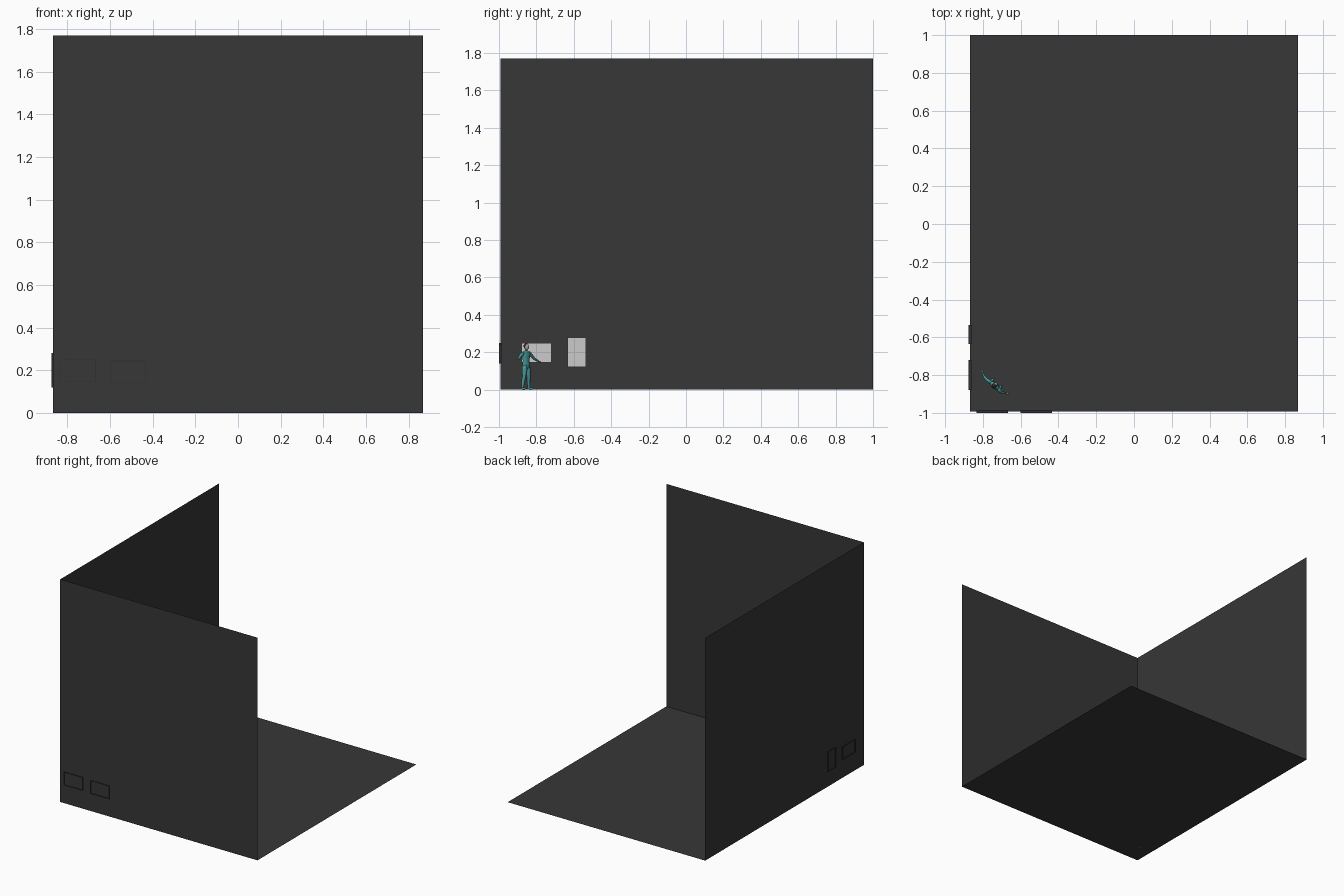
import bpy, bmesh, math
from mathutils import Vector, Matrix

if "Cube" in bpy.data.objects:
    bpy.data.objects.remove(bpy.data.objects["Cube"])


def material(name, rgb):
    m = bpy.data.materials.new(name)
    m.diffuse_color = (*rgb, 1)
    m.use_nodes = True
    m.node_tree.nodes["Principled BSDF"].inputs["Base Color"].default_value = m.diffuse_color
    return m


DARK = material("dark_plaster", (0.038, 0.038, 0.038))
FRAME = material("frame_black", (0.03, 0.03, 0.03))
TEAL = material("teal_cloth", (0.06, 0.30, 0.30))
HAIR = material("dark_hair", (0.03, 0.025, 0.025))
SKIN = material("skin", (0.40, 0.33, 0.30))


def add(name, bm, mat=None, smooth=False):
    bmesh.ops.recalc_face_normals(bm, faces=bm.faces)
    me = bpy.data.meshes.new(name)
    bm.to_mesh(me)
    bm.free()
    ob = bpy.data.objects.new(name, me)
    bpy.context.collection.objects.link(ob)
    if mat:
        me.materials.append(mat)
    for p in me.polygons:
        p.use_smooth = smooth
    return ob


def sheet(name, corner, a, b, mat=None):
    """Flat rectangle from a corner and two edge vectors."""
    bm = bmesh.new()
    c, a, b = Vector(corner), Vector(a), Vector(b)
    bm.faces.new([bm.verts.new(p) for p in (c, c + a, c + a + b, c + b)])
    return add(name, bm, mat)


# room corner: floor and two walls
X, Y0, Y1, H = 0.868, -0.993, 1.0, 1.77
sheet("floor", (-X, Y0, 0.001), (2 * X, 0, 0), (0, Y1 - Y0, 0), DARK)
sheet("left_wall", (-X, Y0, 0), (0, Y1 - Y0, 0), (0, 0, H), DARK)
sheet("front_wall", (-X, Y0, 0), (0, 0, H), (2 * X, 0, 0), DARK)


# framed pictures: a thin square-section rim around a pale panel
def picture(name, wall, s0, s1, z0, z1, rim=0.003, d=0.007):
    def at(s, z, off):
        return Vector((-X + off, s, z)) if wall == "left" else Vector((s, Y0 + off, z))
    bm = bmesh.new()
    loops = []
    for inset, off in ((0, -d), (0, d), (rim, d), (rim, -d)):
        a, b, c, e = s0 + inset, s1 - inset, z0 + inset, z1 - inset
        loops.append([bm.verts.new(at(s, z, off)) for s, z in ((a, c), (b, c), (b, e), (a, e))])
    for k in range(4):
        p, q = loops[k], loops[(k + 1) % 4]
        for i in range(4):
            j = (i + 1) % 4
            bm.faces.new((p[i], p[j], q[j], q[i]))
    add(name + "_frame", bm, FRAME)
    o = at(s0, z0, d * 0.6)
    sheet(name + "_panel", o, at(s1, z0, d * 0.6) - o, at(s0, z1, d * 0.6) - o)


picture("picture_a", "left", -0.88, -0.72, 0.145, 0.25)
picture("picture_b", "left", -0.635, -0.535, 0.12, 0.28)
picture("picture_c", "front", -0.833, -0.667, 0.145, 0.25)
picture("picture_d", "front", -0.60, -0.433, 0.14, 0.245)

# standing figure, facing diagonally into the room
PLACE = Matrix.Translation((-0.738, -0.855, 0)) @ Matrix.Rotation(math.radians(-41), 4, 'Z')


def loft(name, rings, mat, n=14):
    """Tube through (x, y, z, half width, half depth) stations."""
    bm = bmesh.new()
    pts = [Vector(r[:3]) for r in rings]
    loops = []
    for i, r in enumerate(rings):
        t = (pts[min(i + 1, len(pts) - 1)] - pts[max(i - 1, 0)]).normalized()
        fwd = Vector((0, 1, 0)) if abs(t.y) < 0.8 else Vector((0, 0, 1))
        side = fwd.cross(t).normalized()
        fwd = t.cross(side)
        loops.append([bm.verts.new(pts[i] + side * r[3] * math.cos(a) + fwd * r[4] * math.sin(a))
                      for a in (2 * math.pi * k / n for k in range(n))])
    for p, q in zip(loops, loops[1:]):
        for k in range(n):
            j = (k + 1) % n
            bm.faces.new((p[k], p[j], q[j], q[k]))
    bm.faces.new(loops[0])
    bm.faces.new(loops[-1])
    ob = add(name, bm, mat, True)
    ob.matrix_world = PLACE
    return ob


def ball(name, loc, size, mat):
    bm = bmesh.new()
    bmesh.ops.create_uvsphere(bm, u_segments=16, v_segments=10, radius=1)
    bmesh.ops.scale(bm, vec=size, verts=bm.verts)
    bmesh.ops.translate(bm, vec=loc, verts=bm.verts)
    add(name, bm, mat, True).matrix_world = PLACE


# torso, neck and head
loft("torso", [(0, 0, .112, .012, .010), (0, 0, .118, .025, .017), (0, 0, .135, .025, .016),
               (0, 0, .155, .021, .014), (0, 0, .178, .027, .017), (0, 0, .194, .031, .015),
               (0, 0, .203, .024, .011), (0, 0, .209, .010, .008)], TEAL)
loft("neck", [(0, 0, .203, .0075, .0075), (0, .002, .220, .007, .007)], SKIN)
ball("head", (0, .004, .229), (.0115, .014, .017), SKIN)
ball("hair", (0, .000, .233), (.0125, .014, .015), HAIR)

# legs and shoes
for s, side in ((-1, "right"), (1, "left")):
    loft(side + "_leg", [(s * .012, 0, .130, .012, .014), (s * .014, .001, .110, .0135, .0145),
                         (s * .018, .002, .070, .0095, .010), (s * .022, -.002, .045, .009, .010),
                         (s * .026, -.003, .010, .006, .007), (s * .026, -.003, .002, .006, .007)], TEAL)
    ball(side + "_shoe", (s * .028, .007, .006), (.007, .018, .007), TEAL)

# arms held out to the sides, with hands
arms = {"right": [(-.026, 0, .196), (-.045, -.003, .184), (-.068, -.002, .166), (-.092, .009, .152)],
        "left": [(.026, 0, .196), (.042, -.003, .182), (.056, -.002, .168), (.074, .010, .164)]}
for side, path in arms.items():
    loft(side + "_arm", [(*p, r, r) for p, r in zip(path, (.010, .0085, .007, .0045))], TEAL, 10)
    d = (Vector(path[3]) - Vector(path[2])).normalized()
    ball(side + "_hand", Vector(path[3]) + d * .006, (.009, .005, .004), SKIN)
